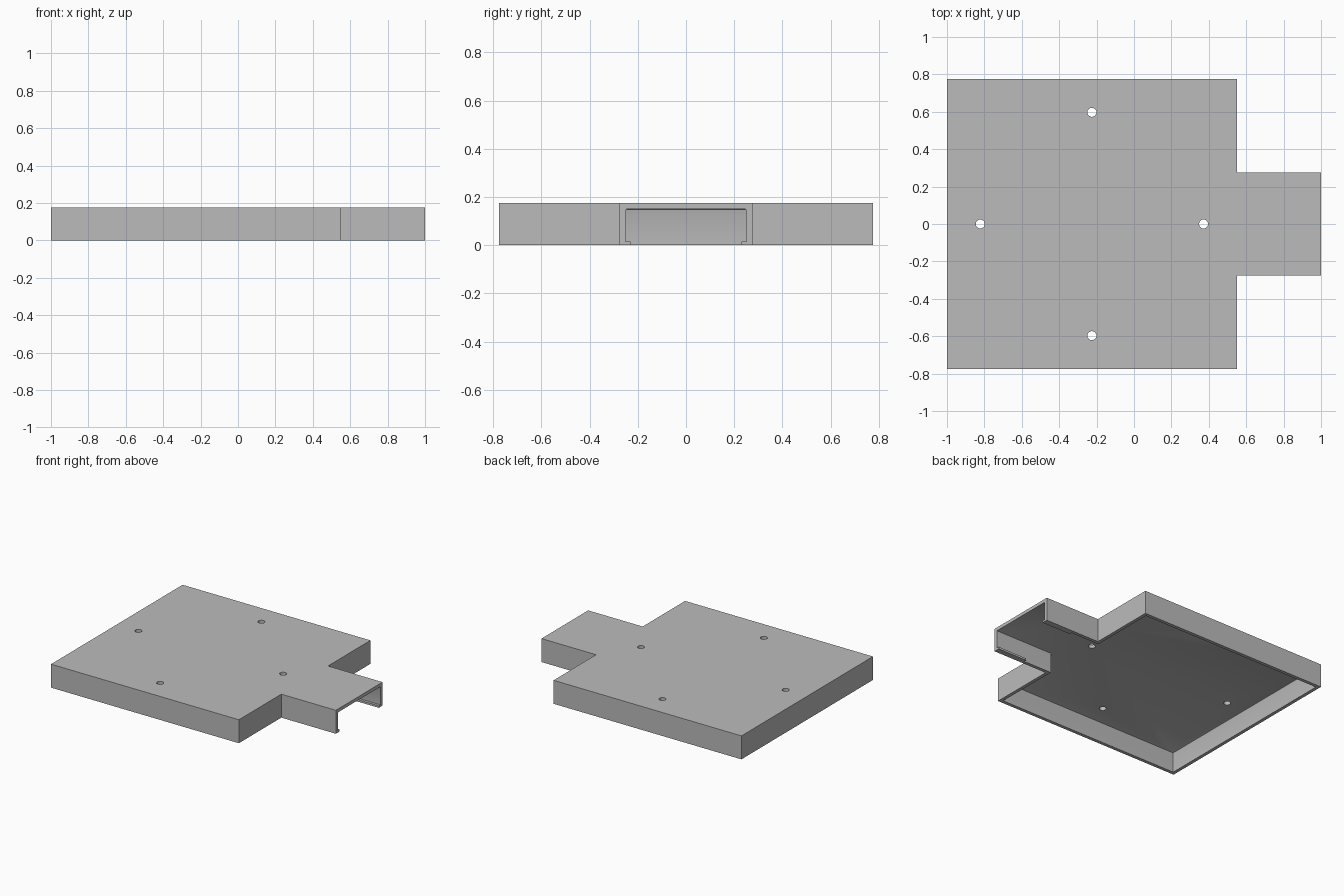
import bpy
import bmesh

if "Cube" in bpy.data.objects:
    bpy.data.objects.remove(bpy.data.objects["Cube"], do_unlink=True)

HEIGHT, WALL = 0.175, 0.025
CEILING = HEIGHT - WALL

grey = bpy.data.materials.new("plain grey")
grey.use_nodes = True
grey.diffuse_color = (0.5, 0.5, 0.5, 1)
grey.node_tree.nodes["Principled BSDF"].inputs["Base Color"].default_value = (0.5, 0.5, 0.5, 1)


def prism(name, half_outline, z0, z1, top_bevel=0):
    """Extrude an outline given for +y and mirrored to -y."""
    outline = half_outline + [(x, -y) for x, y in reversed(half_outline)]
    bm = bmesh.new()
    face = bm.faces.new([bm.verts.new((x, y, z0)) for x, y in outline])
    result = bmesh.ops.extrude_face_region(bm, geom=[face])
    top = [g for g in result["geom"] if isinstance(g, bmesh.types.BMVert)]
    bmesh.ops.translate(bm, verts=top, vec=(0, 0, z1 - z0))
    bmesh.ops.recalc_face_normals(bm, faces=bm.faces)
    if top_bevel:
        edges = [e for e in bm.edges if all(v in top for v in e.verts)]
        bmesh.ops.bevel(bm, geom=edges, offset=top_bevel, segments=2,
                        profile=0.5, affect='EDGES')
    return add_object(name, bm)


def add_object(name, bm):
    mesh = bpy.data.meshes.new(name)
    bm.to_mesh(mesh)
    bm.free()
    mesh.materials.append(grey)
    obj = bpy.data.objects.new(name, mesh)
    bpy.context.collection.objects.link(obj)
    return obj


def cut(obj, cutter):
    mod = obj.modifiers.new("cut", 'BOOLEAN')
    mod.operation, mod.solver, mod.object = 'DIFFERENCE', 'EXACT', cutter
    bpy.context.view_layer.objects.active = obj
    bpy.ops.object.modifier_apply(modifier=mod.name)
    bpy.data.objects.remove(cutter, do_unlink=True)


# Square cover with a neck, hollow below and open at the neck end
cover = prism("cover", [(-1, 0.775), (0.55, 0.775), (0.55, 0.275), (1, 0.275)], 0, HEIGHT)
cavity = prism("cavity_cutter",
               [(-1 + WALL, 0.75), (0.55 - WALL, 0.75), (0.55 - WALL, 0.25), (1.1, 0.25)],
               -0.1, CEILING, top_bevel=0.006)
cut(cover, cavity)

# Four screw holes on a circle round the middle of the square
for dx, dy in ((1, 0), (-1, 0), (0, 1), (0, -1)):
    bpy.ops.mesh.primitive_cylinder_add(
        vertices=32, radius=0.024, depth=0.2,
        location=(-0.225 + 0.597 * dx, 0.597 * dy, HEIGHT))
    cut(cover, bpy.context.object)

bpy.ops.object.select_all(action='DESELECT')
cover.select_set(True)
bpy.context.view_layer.objects.active = cover
bpy.ops.object.shade_smooth_by_angle(angle=0.5)

# Small retaining lips inside the bottom edges of the neck
for side, name in ((1, "left_lip"), (-1, "right_lip")):
    bm = bmesh.new()
    bmesh.ops.create_cube(bm, size=1)
    bmesh.ops.scale(bm, verts=bm.verts, vec=(0.24, 0.022, 0.015))
    bmesh.ops.translate(bm, verts=bm.verts, vec=(0.88, side * 0.242, 0.0075))
    add_object(name, bm)
